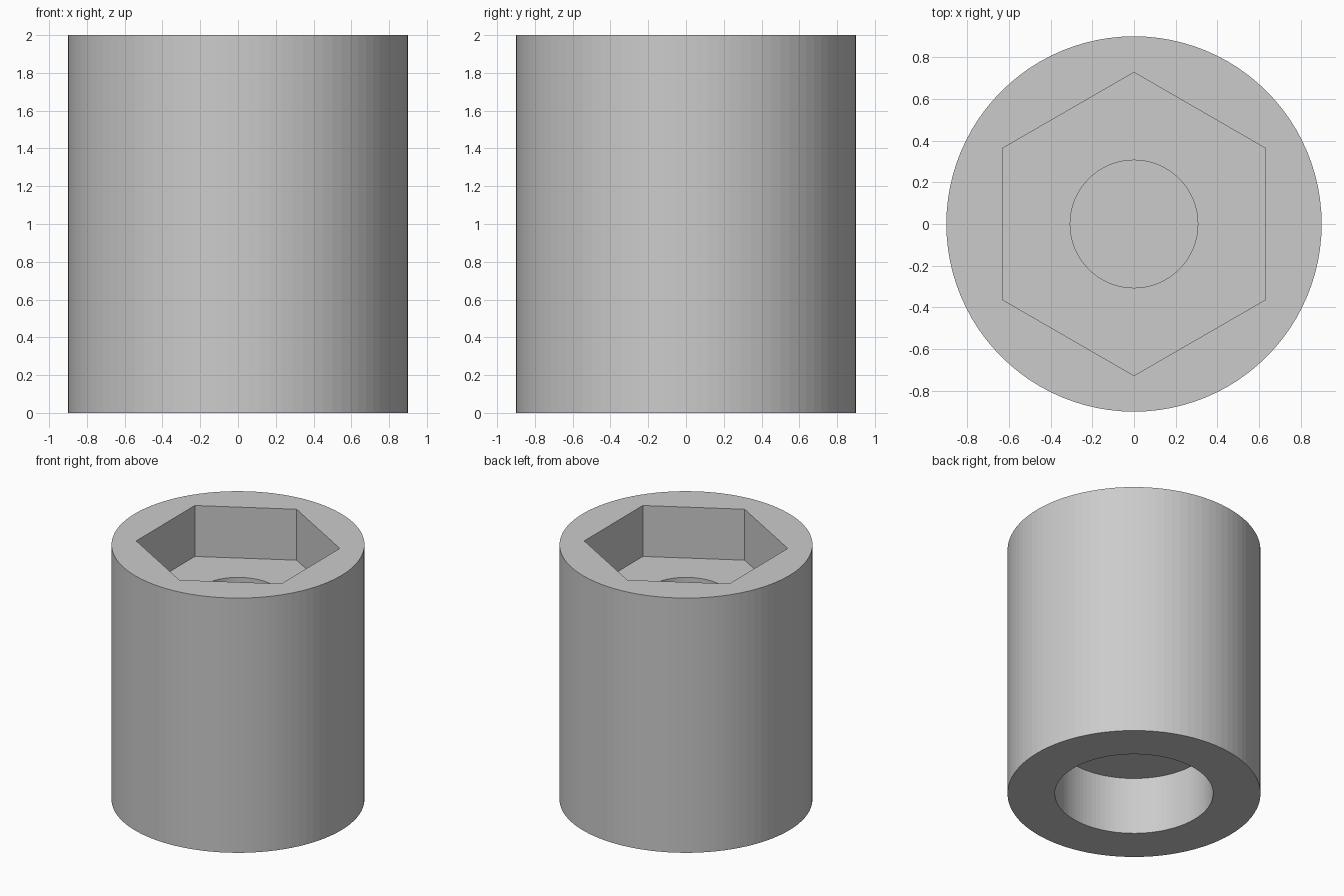
import bpy
import bmesh
from math import sin, cos, tau

cube = bpy.data.objects.get("Cube")
if cube:
    bpy.data.objects.remove(cube, do_unlink=True)

SIDES = 96
grey = bpy.data.materials.new("plain_grey")
grey.use_nodes = True
colour = (0.6, 0.6, 0.6, 1.0)
grey.diffuse_color = colour
grey.node_tree.nodes["Principled BSDF"].inputs["Base Color"].default_value = colour

bm = bmesh.new()


def ring(radius, z, sides=SIDES):
    """Closed loop of edges, with its first corner towards +y."""
    verts = [bm.verts.new((radius * sin(tau * i / sides), radius * cos(tau * i / sides), z))
             for i in range(sides)]
    return [bm.edges.new((verts[i], verts[(i + 1) % sides])) for i in range(sides)]


def wall(lower, upper):
    bmesh.ops.bridge_loops(bm, edges=lower + upper)


def flat(*loops):
    """Fill a level face, bounded by one loop or lying between two."""
    edges = [e for loop in loops for e in loop]
    bmesh.ops.triangle_fill(bm, edges=edges, use_beauty=True, use_dissolve=False)


# Outer barrel
base_rim, top_rim = ring(0.9, 0), ring(0.9, 2)
wall(base_rim, top_rim)

# Hexagonal socket in the top
hex_floor, hex_rim = ring(0.727, 1.6, 6), ring(0.727, 2, 6)
wall(hex_floor, hex_rim)
flat(top_rim, hex_rim)

# Round screw hole below the socket, closed by a thin web
hole_floor, hole_rim = ring(0.306, 0.48), ring(0.306, 1.6)
wall(hole_floor, hole_rim)
flat(hex_floor, hole_rim)
flat(hole_floor)

# Wide counterbore in the underside
bore_rim, bore_ceiling = ring(0.563, 0), ring(0.563, 0.45)
wall(bore_rim, bore_ceiling)
flat(base_rim, bore_rim)
flat(bore_ceiling)

bmesh.ops.recalc_face_normals(bm, faces=bm.faces)
mesh = bpy.data.meshes.new("socket_spacer")
bm.to_mesh(mesh)
bm.free()
mesh.materials.append(grey)
spacer = bpy.data.objects.new("socket_spacer", mesh)
bpy.context.collection.objects.link(spacer)
